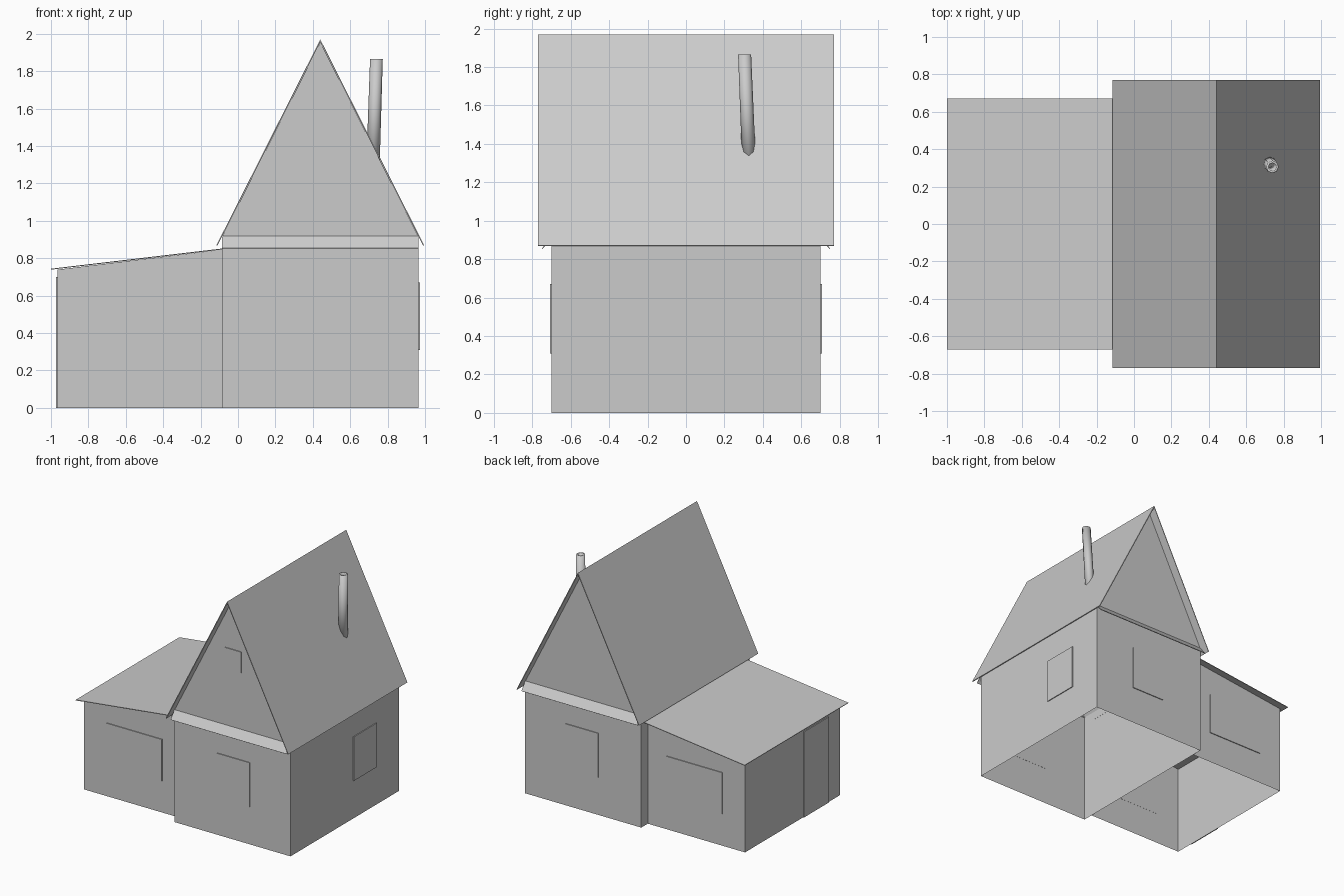
import bpy, bmesh
from mathutils import Vector

if "Cube" in bpy.data.objects:
    bpy.data.objects.remove(bpy.data.objects["Cube"], do_unlink=True)

grey = bpy.data.materials.new("plain grey")
colour = (0.6, 0.6, 0.6, 1)
grey.use_nodes = True
grey.diffuse_color = colour
grey.node_tree.nodes["Principled BSDF"].inputs["Base Color"].default_value = colour


def finish(name, bm):
    mesh = bpy.data.meshes.new(name)
    bm.to_mesh(mesh)
    bm.free()
    mesh.materials.append(grey)
    obj = bpy.data.objects.new(name, mesh)
    bpy.context.collection.objects.link(obj)
    return obj


def extrude_profile(name, profile, half_depth, sides, ends=False):
    """Sweep an x-z profile along y, keeping only the listed sides."""
    bm = bmesh.new()
    front = [bm.verts.new((x, -half_depth, z)) for x, z in profile]
    back = [bm.verts.new((x, half_depth, z)) for x, z in profile]
    for i in sides:
        j = (i + 1) % len(profile)
        bm.faces.new((front[j], front[i], back[i], back[j]))
    if ends:
        bm.faces.new(front)
        bm.faces.new(back[::-1])
    return finish(name, bm)


def thicken(obj, thickness, offset):
    mod = obj.modifiers.new("thickness", "SOLIDIFY")
    mod.thickness = thickness
    mod.offset = offset
    mod.use_even_offset = True


def plate(name, low, high):
    """Thin box between two corners."""
    bm = bmesh.new()
    bmesh.ops.create_cube(bm, size=1)
    low, high = Vector(low), Vector(high)
    for v in bm.verts:
        v.co = (low + high) / 2 + v.co * (high - low)
    return finish(name, bm)


# Main house: gabled shell, open underneath
left, right, ridge, depth = -0.085, 0.965, 0.44, 0.70
extrude_profile("house_walls",
                [(left, 0), (right, 0), (right, 0.915), (ridge, 1.955), (left, 0.915)],
                depth, (1, 4), ends=True)
roof = extrude_profile("house_roof", [(0.995, 0.87), (ridge, 1.97), (-0.115, 0.87)],
                       0.77, (0, 1))
thicken(roof, 0.006, -1)

# Lean-to: open underneath and against the house
annex_depth = 0.615
extrude_profile("annex_walls", [(-0.965, 0), (left, 0), (left, 0.847), (-0.965, 0.739)],
                annex_depth, (3,), ends=True)
annex_roof = extrude_profile("annex_roof", [(left, 0.852), (-1.0, 0.744)], 0.67, (0,))
thicken(annex_roof, 0.005, -1)

# Sloping ledge under each gable, with matching windows
for side, label in ((-1, "front"), (1, "back")):
    bm = bmesh.new()
    corners = [(left, 0.70, 0.92), (right, 0.70, 0.92), (right, 0.75, 0.856), (left, 0.75, 0.856)]
    verts = [bm.verts.new((x, side * y, z)) for x, y, z in corners]
    bm.faces.new(verts[::-1] if side > 0 else verts)
    bm.normal_update()
    if bm.faces[:][0].normal.z < 0:
        bmesh.ops.reverse_faces(bm, faces=bm.faces[:])
    thicken(finish(label + "_ledge", bm), 0.005, -1)

    for name, wall, x0, x1, z0, z1 in (("house", depth, 0.30, 0.60, 0.31, 0.67),
                                       ("annex", annex_depth, -0.76, -0.255, 0.26, 0.60)):
        y0, y1 = sorted((side * (wall - 0.001), side * (wall + 0.007)))
        plate(f"{label}_{name}_window", (x0, y0, z0), (x1, y1, z1))

# Attic window, side window and lean-to door
plate("attic_window", (0.375, -0.707, 1.38), (0.52, -0.699, 1.555))
plate("side_window", (0.964, 0.11, 0.31), (0.972, 0.41, 0.67))
plate("annex_door", (-0.972, -0.46, 0), (-0.964, -0.14, 0.70))

# Leaning stovepipe, open at the top
bottom, top = Vector((0.72, 0.33, 1.25)), Vector((0.74, 0.305, 1.865))
bm = bmesh.new()
bmesh.ops.create_cone(bm, cap_ends=False, segments=8, radius1=0.036, radius2=0.034, depth=1)
for v in bm.verts:
    t = v.co.z + 0.5
    v.co = Vector((v.co.x, v.co.y, 0)) + bottom.lerp(top, t)
pipe = finish("stovepipe", bm)
thicken(pipe, 0.012, -1)
bpy.ops.object.select_all(action="DESELECT")
pipe.select_set(True)
bpy.context.view_layer.objects.active = pipe
bpy.ops.object.shade_smooth_by_angle(angle=0.9)
